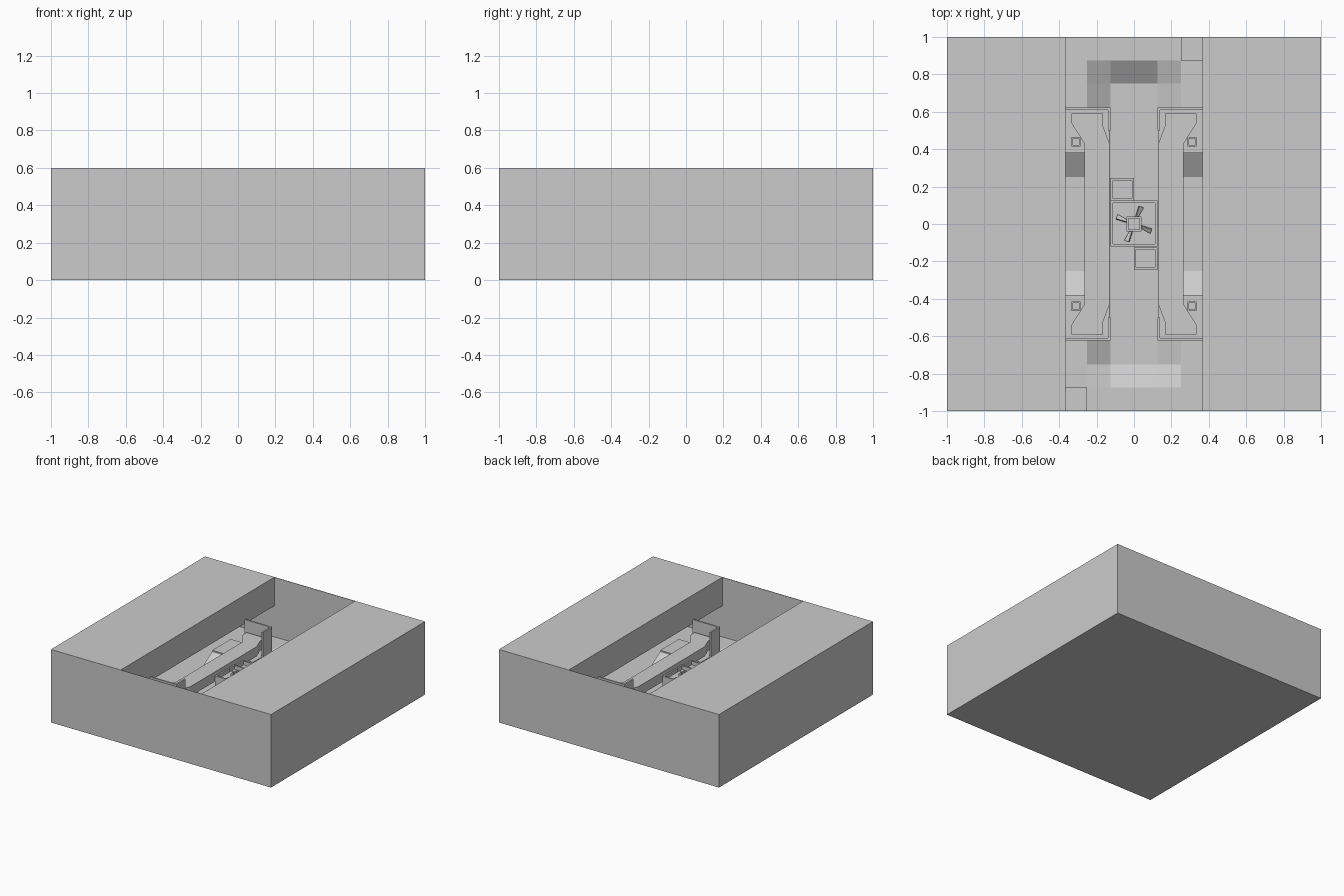
import bpy, bmesh, math
from mathutils import Matrix

if "Cube" in bpy.data.objects:
    bpy.data.objects.remove(bpy.data.objects["Cube"])


def make(name, bm):
    bmesh.ops.recalc_face_normals(bm, faces=bm.faces)
    me = bpy.data.meshes.new(name)
    bm.to_mesh(me)
    bm.free()
    ob = bpy.data.objects.new(name, me)
    bpy.context.collection.objects.link(ob)
    return ob


def prism(name, pts, depth, matrix):
    """Extrude a 2D outline along local z, then place it with a matrix."""
    bm = bmesh.new()
    f = bm.faces.new([bm.verts.new((a, b, 0)) for a, b in pts])
    r = bmesh.ops.extrude_face_region(bm, geom=[f])
    top = [v for v in r['geom'] if isinstance(v, bmesh.types.BMVert)]
    bmesh.ops.translate(bm, verts=top, vec=(0, 0, depth))
    bm.transform(matrix)
    return make(name, bm)


def box(name, x0, x1, y0, y1, z0, z1):
    x0, x1 = sorted((x0, x1))
    y0, y1 = sorted((y0, y1))
    return prism(name, [(x0, y0), (x1, y0), (x1, y1), (x0, y1)],
                 z1 - z0, Matrix.Translation((0, 0, z0)))


def tray(name, x0, x1, y0, y1, z0, z1, t=.012, drop=.03):
    """Box with a raised thin rim."""
    x0, x1 = sorted((x0, x1))
    y0, y1 = sorted((y0, y1))
    box(name + "_base", x0, x1, y0, y1, z0, z1 - drop)
    for a, b, c, d in ((x0, x1, y0, y0 + t), (x0, x1, y1 - t, y1),
                       (x0, x0 + t, y0 + t, y1 - t), (x1 - t, x1, y0 + t, y1 - t)):
        box(name + "_rim", a, b, c, d, z1 - drop, z1)


LOW, HIGH, LIP, IN, END = .03, .11, .365, .75, .996

# outer block with an undercut trench
block = box("outer_block", -1, 1, -1, 1, 0, .6)
t_shape = [(-IN, LOW - .02), (IN, LOW - .02), (IN, LIP), (.367, LIP),
           (.367, .7), (-.367, .7), (-.367, LIP), (-IN, LIP)]
cutter = prism("trench_cutter", t_shape, 2 * END,
               Matrix.Translation((0, END, 0)) @ Matrix.Rotation(math.pi / 2, 4, 'X'))
mod = block.modifiers.new("trench", 'BOOLEAN')
mod.operation, mod.solver, mod.object = 'DIFFERENCE', 'EXACT', cutter
bpy.context.view_layer.objects.active = block
bpy.ops.object.modifier_apply(modifier="trench")
bpy.data.objects.remove(cutter)

# trench floor: sunken middle with sloped banks
xs = [-IN, -.25, -.125, .125, .25, IN]
ys = [-END, -.875, -.75, -.62, .62, .75, .875, END]
bm = bmesh.new()
grid = [[bm.verts.new((x, y, LOW if abs(x) < .2 and abs(y) < .8 else HIGH))
         for x in xs] for y in ys]
for j in range(len(ys) - 1):
    for i in range(len(xs) - 1):
        bm.faces.new((grid[j][i], grid[j][i + 1], grid[j + 1][i + 1], grid[j + 1][i]))
make("trench_floor", bm)

for s in (-1, 1):
    # long walkway with narrowed, splayed ends
    half = [(.265, .43), (.335, .54), (.335, .59), (.165, .59), (.165, .52), (.13, .43)]
    outline = half + [(x, -y) for x, y in reversed(half)]
    prism("walkway", [(s * x, y) for x, y in outline], .08,
          Matrix.Translation((0, 0, .23)))
    # corner step and side bins
    box("corner_step", s * .25, s * .367, s * .875, s * END, HIGH, .14)
    tray("side_bin", -s * .125, 0, s * .125, s * .245, LOW, .27)

    for q in (-1, 1):
        # end platform, its ramp, parapet and small post
        box("end_platform", s * .13, s * .5, q * .38, q * .62, HIGH, .2)
        prism("ramp", [(q * .25, HIGH), (q * .38, HIGH), (q * .38, .19)], .235,
              Matrix(((0, 0, s, s * .265), (1, 0, 0, 0), (0, 1, 0, 0), (0, 0, 0, 1))))
        box("parapet_end", s * .125, s * .367, q * .61, q * .623, LOW, .4)
        box("parapet_side", s * .125, s * .138, q * .5, q * .61, LOW, .4)
        tray("post", s * .285, s * .335, q * .415, q * .465, .2, .25, .008, .012)

# central housing with a four-bladed fan
tray("fan_housing", -.125, .125, -.12, .125, LOW, .28)
tray("fan_hub", -.04, .04, -.04, .04, .25, .29, .01, .012)
blade = [(.035, -.004), (.1, -.018), (.1, .012), (.035, .008)]
for k in range(4):
    prism("fan_blade", blade, .008,
          Matrix.Translation((0, 0, .27)) @ Matrix.Rotation(math.radians(70 + 90 * k), 4, 'Z')
          @ Matrix.Rotation(math.radians(35), 4, 'X'))
